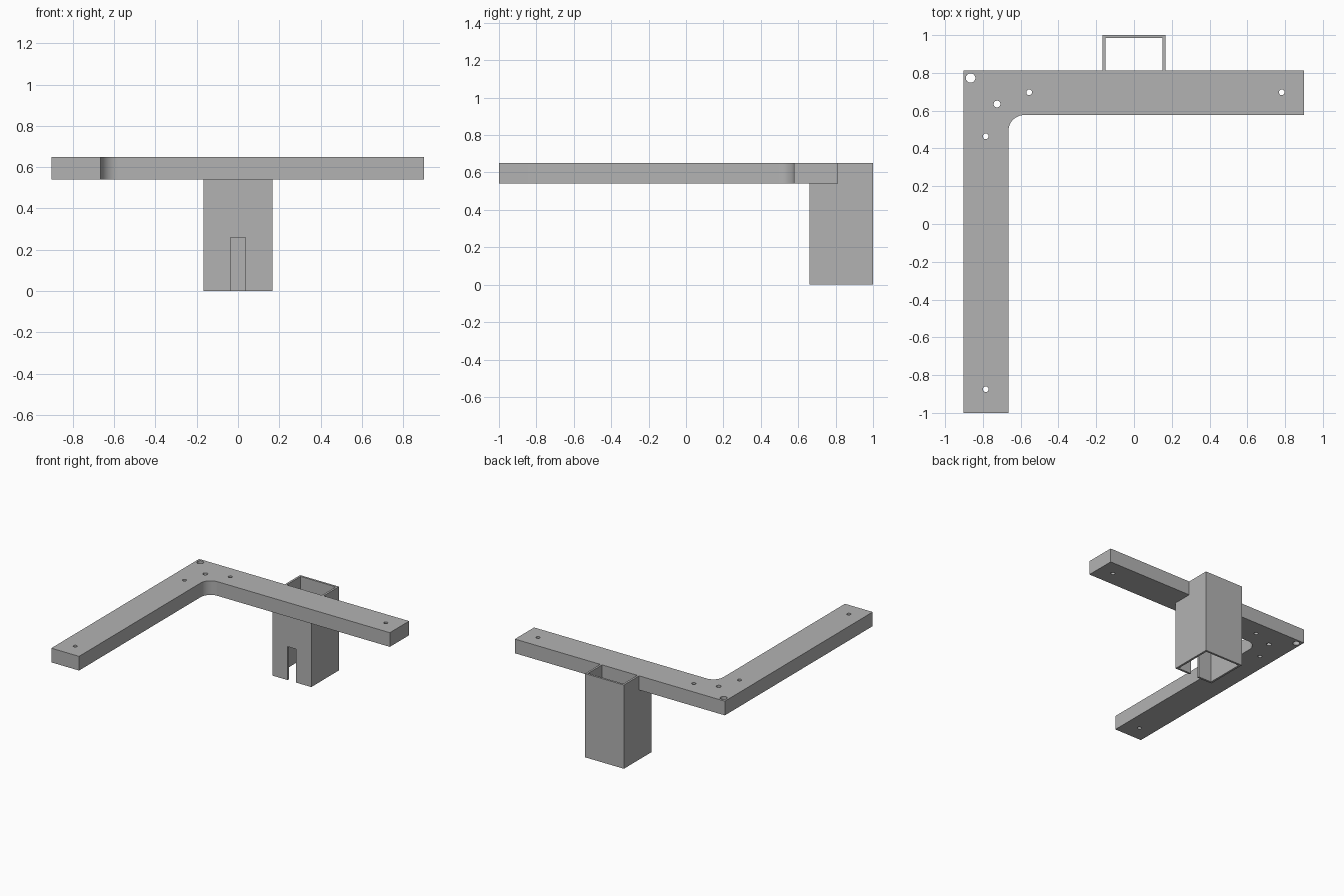
import bpy
import bmesh
from math import sin, cos, pi, radians

cube = bpy.data.objects.get("Cube")
if cube:
    bpy.data.objects.remove(cube, do_unlink=True)

# Single grey material
grey = bpy.data.materials.new("plain grey")
grey.use_nodes = True
colour = (0.45, 0.45, 0.45, 1)
grey.diffuse_color = colour
grey.node_tree.nodes["Principled BSDF"].inputs["Base Color"].default_value = colour

BAR_BOTTOM, BAR_TOP = 0.54, 0.65
BAR_BACK = 0.813


def prism(name, outline, z0, z1):
    """Extrude a counter-clockwise outline from z0 up to z1."""
    bm = bmesh.new()
    base = bm.faces.new([bm.verts.new((x, y, z0)) for x, y in outline])
    out = bmesh.ops.extrude_face_region(bm, geom=[base], use_keep_orig=True)
    top = [v for v in out["geom"] if isinstance(v, bmesh.types.BMVert)]
    bmesh.ops.translate(bm, verts=top, vec=(0, 0, z1 - z0))
    bmesh.ops.recalc_face_normals(bm, faces=bm.faces)
    mesh = bpy.data.meshes.new(name)
    bm.to_mesh(mesh)
    bm.free()
    mesh.materials.append(grey)
    ob = bpy.data.objects.new(name, mesh)
    bpy.context.collection.objects.link(ob)
    return ob


def box(name, x0, x1, y0, y1, z0, z1):
    return prism(name, [(x0, y0), (x1, y0), (x1, y1), (x0, y1)], z0, z1)


def circle(cx, cy, r, n=32):
    return [(cx + r * cos(2 * pi * i / n), cy + r * sin(2 * pi * i / n)) for i in range(n)]


def cut(target, cutter):
    """Subtract the cutter from the target and discard the cutter."""
    cutter.hide_render = True
    mod = target.modifiers.new("cut", "BOOLEAN")
    mod.operation = "DIFFERENCE"
    mod.solver = "EXACT"
    mod.object = cutter
    bpy.context.view_layer.objects.active = target
    bpy.ops.object.modifier_apply(modifier=mod.name)
    bpy.data.objects.remove(cutter, do_unlink=True)


def shade(ob):
    bpy.ops.object.select_all(action="DESELECT")
    ob.select_set(True)
    bpy.context.view_layer.objects.active = ob
    bpy.ops.object.shade_smooth_by_angle(angle=radians(30))


# L-shaped bar with a rounded inner corner
left, right, inner_x, inner_y, fillet = -0.903, 0.9, -0.665, 0.577, 0.085
fx, fy = inner_x + fillet, inner_y - fillet
arc = [(fx + fillet * cos(a), fy + fillet * sin(a))
       for a in (pi / 2 + pi / 2 * i / 12 for i in range(13))]
outline = [(left, -1), (inner_x, -1)] + arc[::-1]
outline += [(right, inner_y), (right, BAR_BACK), (left, BAR_BACK)]
bar = prism("corner_bar", outline, BAR_BOTTOM, BAR_TOP)

# Screw holes through the bar
holes = [(-0.865, 0.773, 0.025), (-0.725, 0.635, 0.018), (-0.555, 0.697, 0.015),
         (0.782, 0.697, 0.015), (-0.785, 0.464, 0.015), (-0.785, -0.875, 0.015)]
for x, y, r in holes:
    cut(bar, prism("hole_cutter", circle(x, y, r), 0.4, 0.8))
shade(bar)

# Square socket, open below and behind the bar, slotted at the front
half, front, back, wall = 0.167, 0.66, 1.0, 0.016
socket = box("square_socket", -half, half, front, back, 0, BAR_TOP)
cut(socket, box("bore_cutter", wall - half, half - wall, front + wall, back - wall, -0.2, 1))
cut(socket, box("bar_cutter", -0.5, 0.5, 0.4, BAR_BACK, BAR_BOTTOM, 1))
cut(socket, box("slot_cutter", -0.037, 0.037, 0.5, front + 0.1, -0.2, 0.26))
shade(socket)
